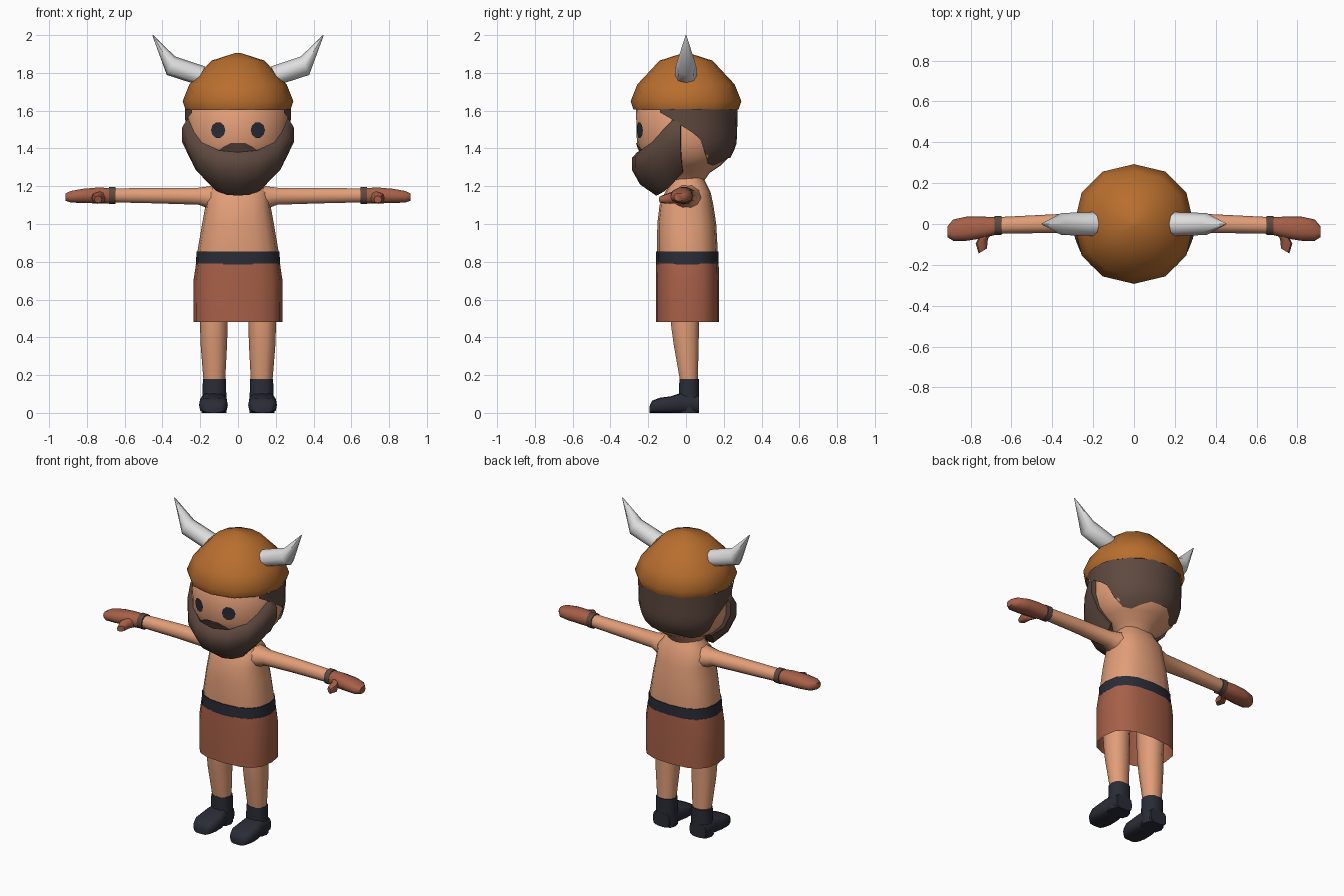
import bpy, bmesh, math
from mathutils import Vector as V

if "Cube" in bpy.data.objects:
    bpy.data.objects.remove(bpy.data.objects["Cube"])


def colour(name, r, g, b):
    lin = [((c / 255 + 0.055) / 1.055) ** 2.4 for c in (r, g, b)]
    m = bpy.data.materials.new(name)
    m.diffuse_color = (*lin, 1)
    m.use_nodes = True
    m.node_tree.nodes["Principled BSDF"].inputs["Base Color"].default_value = m.diffuse_color
    return m


SKIN = colour("skin", 226, 158, 120)
LEATHER = colour("red leather", 167, 96, 72)
HELM = colour("ochre helmet", 184, 110, 46)
HAIR = colour("dark brown hair", 94, 73, 63)
DARK = colour("charcoal", 42, 44, 54)
HORN = colour("horn grey", 222, 222, 222)


def finish(name, bm, mat, mirror=False, angle=50, ref=None):
    """Orient faces, smooth by angle, optionally mirror across x."""
    if ref is None:
        bmesh.ops.recalc_face_normals(bm, faces=bm.faces)
    else:
        bm.normal_update()
        for f in bm.faces:
            if f.normal.dot(f.calc_center_median() - V(ref)) < 0:
                f.normal_flip()
    me = bpy.data.meshes.new(name)
    bm.to_mesh(me)
    bm.free()
    me.materials.append(mat)
    for p in me.polygons:
        p.use_smooth = True
    me.set_sharp_from_angle(angle=math.radians(angle))
    ob = bpy.data.objects.new(name, me)
    bpy.context.collection.objects.link(ob)
    if mirror:
        ob.modifiers.new("mirror", 'MIRROR').use_mirror_merge = False
    return ob


def grid(bm, rows, closed):
    """Bridge successive rows of points with quads."""
    vs = [[bm.verts.new(p) for p in r] for r in rows]
    for a, b in zip(vs, vs[1:]):
        n = len(a)
        for i in range(n if closed else n - 1):
            j = (i + 1) % n
            bm.faces.new((a[i], a[j], b[j], b[i]))
    return vs


def ring(c, u, v, n, p):
    """Superellipse ring around c with half axes u and v."""
    out = []
    for i in range(n):
        a = 2 * math.pi * i / n
        co, si = math.cos(a), math.sin(a)
        s = [math.copysign(abs(k) ** (2 / p), k) if abs(k) > 1e-6 else 0 for k in (co, si)]
        out.append(V(c) + V(u) * s[0] + V(v) * s[1])
    return out


def loft(bm, rings, n=12, p=2.0, caps=(True, True)):
    vs = grid(bm, [ring(*r, n, p) for r in rings], True)
    for on, loop in zip(caps, (vs[0], vs[-1])):
        if on:
            bm.faces.new(loop)


def up(z, rx, y0, y1, x=0):
    """Horizontal ring from a height, half width and y range."""
    return ((x, (y0 + y1) / 2, z), (rx, 0, 0), (0, (y1 - y0) / 2, 0))


def along_x(x, y0, y1, z0, z1):
    return ((x, (y0 + y1) / 2, (z0 + z1) / 2), (0, (y1 - y0) / 2, 0), (0, 0, (z1 - z0) / 2))


def part(name, rings, mat, n=12, p=2.0, mirror=False, caps=(True, True), angle=50):
    bm = bmesh.new()
    loft(bm, rings, n, p, caps)
    return finish(name, bm, mat, mirror, angle)


# Head: one profile shared by the skull, hair, eyes and moustache
PROFILE = [(1.22, .10, .09), (1.27, .14, .125), (1.31, .20, .185), (1.36, .245, .235),
           (1.43, .268, .26), (1.61, .273, .265), (1.70, .20, .19)]


def head_r(z):
    for (z0, a0, b0), (z1, a1, b1) in zip(PROFILE, PROFILE[1:]):
        if z <= z1:
            t = (z - z0) / (z1 - z0)
            return a0 + (a1 - a0) * t, b0 + (b1 - b0) * t


part("head", [up(z, a, -b, b) for z, a, b in PROFILE], SKIN, 24)

# Hair shell around sides and back, lower edge varies with angle from the front
hem = [(60, 1.59), (72, 1.56), (85, 1.52), (97, 1.485), (106, 1.45), (114, 1.37),
       (124, 1.32), (138, 1.31), (152, 1.33), (166, 1.35), (180, 1.35)]
cols = []
for deg, low in hem + [(360 - d, h) for d, h in reversed(hem[:-1])]:
    a, col = math.radians(deg), []
    for k in range(8):
        z = 1.61 + (low - 1.61) * k / 7
        rx, ry = head_r(z)
        col.append((math.sin(a) * (rx + .009), -math.cos(a) * (ry + .009), z))
    cols.append(col)
bm = bmesh.new()
grid(bm, cols, False)
finish("hair", bm, HAIR, ref=(0, 0, 1.5))


def plate(name, pts, mat, mirror=False):
    """Thin patch laid on the front of the face from x, z points."""
    def on_face(x, z):
        rx, ry = head_r(z)
        return (x, -ry * math.sqrt(1 - (x / rx) ** 2) - .006, z)
    b = bmesh.new()
    n = len(pts)
    mid = b.verts.new(on_face(sum(q[0] for q in pts) / n, sum(q[1] for q in pts) / n))
    vs = [b.verts.new(on_face(*q)) for q in pts]
    for i in range(n):
        b.faces.new((mid, vs[i], vs[(i + 1) % n]))
    finish(name, b, mat, mirror, ref=(0, 0, 1.45))


plate("eye", [(.105 + .038 * math.cos(i * math.pi / 5), 1.497 + .043 * math.sin(i * math.pi / 5))
              for i in range(10)], DARK, True)
plate("moustache", [(-.11, 1.385), (-.05, 1.36), (.05, 1.36), (.11, 1.385), (.075, 1.41),
                    (.04, 1.428), (0, 1.43), (-.04, 1.428), (-.075, 1.41)], HAIR)

# Beard: columns fanning from chin to sideburns, each (angle, top, bottom)
fan = [(0, 1.38, 1.15), (22, 1.39, 1.155), (45, 1.43, 1.175), (62, 1.50, 1.21),
       (76, 1.565, 1.25), (84, 1.545, 1.27)]
shape = [(.9, 0), (1, .13), (1, .4), (.85, .74), (.55, 1), (.3, .75), (.6, .5)]
cols = []
for deg, top, low in [(-d, t, l) for d, t, l in reversed(fan[1:])] + fan:
    a = math.radians(deg)
    cols.append([(math.sin(a) * .298 * s, -math.cos(a) * .287 * s, top + (low - top) * t)
                 for s, t in shape])
bm = bmesh.new()
vs = grid(bm, cols, True)
bm.faces.new(vs[0])
bm.faces.new(vs[-1])
finish("beard", bm, HAIR)

# Helmet and horns
part("helmet", [up(z, r, -r, r) for z, r in
                [(1.605, .278), (1.65, .293), (1.74, .257), (1.865, .14), (1.905, .015)]],
     HELM, 12, 2.15)
part("horn", [((.20, 0, 1.787), (-.028, 0, .046), (0, .058, 0)),
              ((.355, 0, 1.838), (-.022, 0, .049), (0, .054, 0)),
              ((.452, 0, 2.0), (-.002, 0, .001), (0, .002, 0))], HORN, 8, 2, True)

# Torso, belt and open kilt
part("torso", [up(.78, .215, -.15, .165), up(.86, .214, -.153, .168), up(1.0, .190, -.152, .16),
               up(1.10, .172, -.14, .145), up(1.17, .165, -.11, .13), up(1.21, .13, -.085, .11),
               up(1.27, .10, -.07, .08)], SKIN, 16, 2.5)
part("belt", [up(.785, .224, -.159, .173), up(.855, .219, -.158, .172)], DARK, 16, 2.5)
part("kilt", [up(.79, .222, -.158, .173), up(.70, .236, -.16, .175), up(.48, .235, -.16, .175)],
     LEATHER, 16, 2.7, caps=(True, False))

# Legs
part("leg", [up(.70, .08, -.09, .08, .128), up(.46, .073, -.082, .072, .128),
             up(.36, .07, -.068, .07, .128), up(.15, .056, -.03, .064, .125)], SKIN, 10, 2.2, True)

# Boots: upright shaft plus foot running forward
bm = bmesh.new()
loft(bm, [up(.18, .061, -.037, .07, .125), up(.10, .063, -.04, .07, .125),
          up(0, .066, -.04, .07, .127)], 10, 2.5)
foot = [(.068, .058, .09), (-.03, .066, .105), (-.08, .076, .088), (-.14, .076, .08),
        (-.18, .062, .064), (-.193, .045, .035)]
loft(bm, [((.13, y, h / 2), (w, 0, 0), (0, 0, h / 2)) for y, w, h in foot], 12, 3.6)
finish("boot", bm, DARK, True)

# Arms, wrist bands and mitten hands
part("arm", [along_x(.08, -.085, .10, 1.05, 1.215), along_x(.155, -.068, .078, 1.08, 1.202),
             along_x(.21, -.05, .056, 1.10, 1.194), along_x(.42, -.044, .046, 1.107, 1.193),
             along_x(.66, -.048, .034, 1.113, 1.19)], SKIN, 10, 2.2, True)
part("wrist_band", [along_x(.648, -.055, .04, 1.105, 1.197),
                    along_x(.682, -.055, .04, 1.105, 1.197)], HAIR, 10, 2.3, True)
bm = bmesh.new()
loft(bm, [along_x(.675, -.052, .034, 1.108, 1.192), along_x(.74, -.07, .036, 1.107, 1.195),
          along_x(.82, -.082, .036, 1.11, 1.188), along_x(.885, -.082, .022, 1.112, 1.176),
          along_x(.912, -.065, -.01, 1.122, 1.163)], 10, 2.5)
loft(bm, [((.715, -.035, 1.145), (.035, -.012, 0), (0, 0, .033)),
          ((.745, -.085, 1.137), (.03, -.012, 0), (0, 0, .03)),
          ((.74, -.132, 1.13), (.02, -.012, 0), (0, 0, .019))], 8, 2.4)
finish("hand", bm, LEATHER, True)
